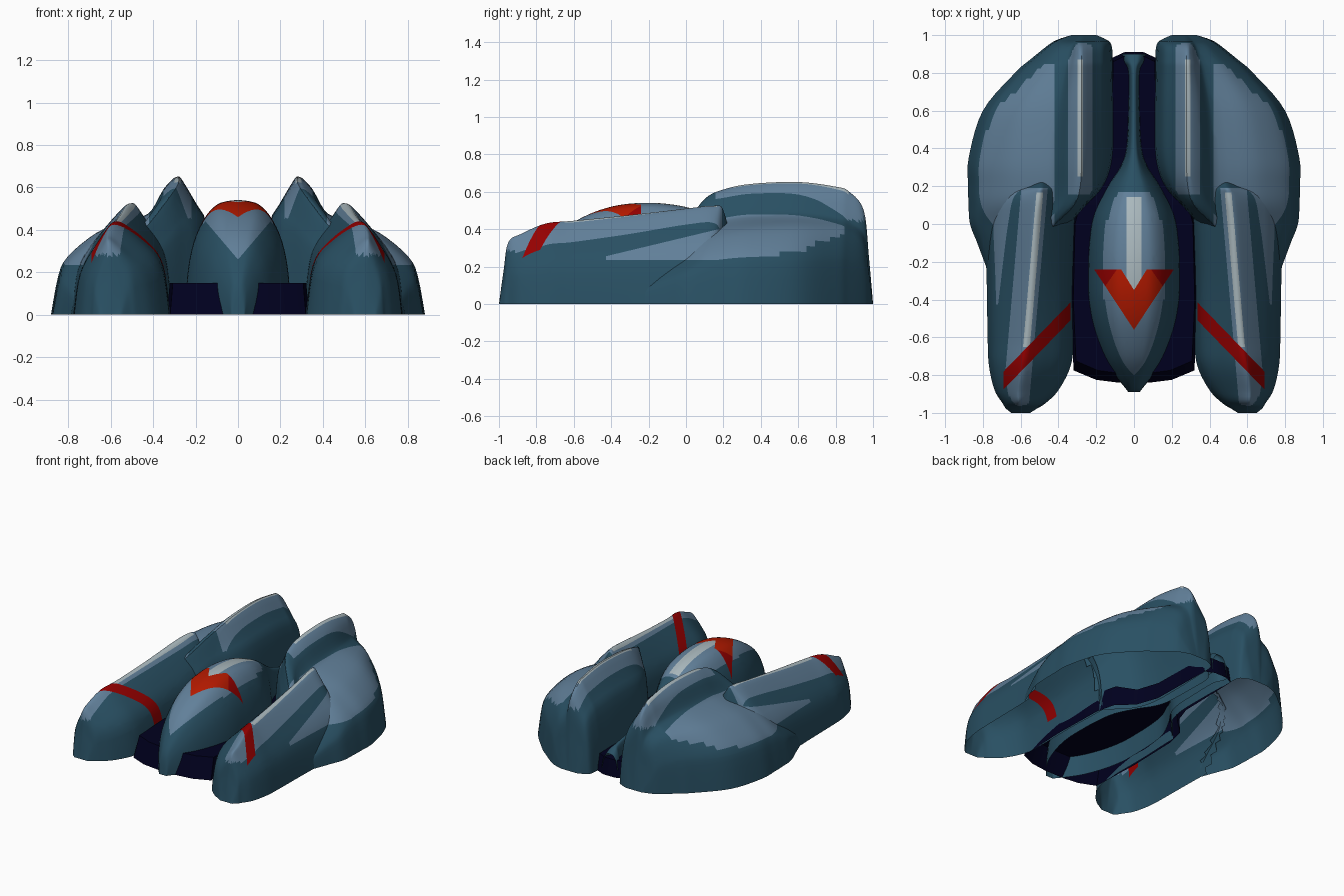
import bpy, bmesh, math
from mathutils import Vector
from mathutils.bvhtree import BVHTree

if "Cube" in bpy.data.objects:
    bpy.data.objects.remove(bpy.data.objects["Cube"])


def material(name, rgb):
    m = bpy.data.materials.new(name)
    m.diffuse_color = (*rgb, 1)
    m.use_nodes = True
    m.node_tree.nodes["Principled BSDF"].inputs["Base Color"].default_value = m.diffuse_color
    return m


MATS = [material("dark_blue", (0.022, 0.080, 0.125)),
        material("steel_blue", (0.120, 0.215, 0.32)),
        material("pale_grey", (0.40, 0.48, 0.51)),
        material("dark_red", (0.30, 0.0, 0.0)),
        material("bright_red", (0.46, 0.010, 0.0)),
        material("navy", (0.0, 0.0, 0.013))]
DARK, LIGHT, PALE, RED, BRIGHT, NAVY = range(6)


def smooth(rows, n):
    """Resample a table of rows along a Catmull-Rom spline."""
    out = []
    for i in range(len(rows) - 1):
        p = [rows[max(0, min(len(rows) - 1, i + k))] for k in (-1, 0, 1, 2)]
        for s in range(n):
            t = s / n
            out.append([0.5 * (2 * b + (c - a) * t + (2 * a - 5 * b + 4 * c - d) * t * t
                               + (3 * b - a - 3 * c + d) * t ** 3) for a, b, c, d in zip(*p)])
    return out + [list(rows[-1])]


def shell(stations, inner, outer, rule, cuts=()):
    """Open-bottomed loft; station = y, inner x, ridge x, outer x, height."""
    bm = bmesh.new()
    inner = [(-t, h) for t, h in reversed(smooth(inner, 3))]
    prof = inner + smooth(outer, 3)[1:]
    grid = []
    for y, xi, xr, xo, top in smooth(stations, 5):
        row = []
        for t, h in prof:
            x = xr + t * (xo - xr if t > 0 else xr - xi)
            row.append(bm.verts.new((x, y, max(0, h * top))))
        grid.append(row)
    for a, b in zip(grid, grid[1:]):
        for j in range(len(a) - 1):
            bm.faces.new((a[j], a[j + 1], b[j + 1], b[j]))
    bmesh.ops.remove_doubles(bm, verts=bm.verts[:], dist=0.0005)
    # cut clean borders for the painted areas
    for co, no in cuts:
        bmesh.ops.bisect_plane(bm, geom=bm.verts[:] + bm.edges[:] + bm.faces[:],
                               dist=1e-5, plane_co=co, plane_no=no)
    bm.normal_update()
    if sum(f.normal.z for f in bm.faces) < 0:
        bmesh.ops.reverse_faces(bm, faces=bm.faces[:])
        bm.normal_update()
    for f in bm.faces:
        f.material_index = rule(f.calc_center_median(), f.normal)
    return bm


def trim(bm, tree):
    """Remove the faces hidden underneath another shell."""
    hidden = []
    for f in bm.faces:
        under = True
        for v in f.verts:
            hit = tree.ray_cast(Vector((v.co.x, v.co.y, 3)), Vector((0, 0, -1)))[0]
            if hit is None or hit.z < v.co.z + 0.004:
                under = False
                break
        if under:
            hidden.append(f)
    bmesh.ops.delete(bm, geom=hidden, context='FACES')


def finish(name, bm, mirror=False):
    me = bpy.data.meshes.new(name)
    bm.to_mesh(me)
    bm.free()
    for m in MATS:
        me.materials.append(m)
    ob = bpy.data.objects.new(name, me)
    bpy.context.collection.objects.link(ob)
    bpy.ops.object.select_all(action='DESELECT')
    ob.select_set(True)
    bpy.context.view_layer.objects.active = ob
    bpy.ops.object.shade_smooth_by_angle(angle=math.radians(40))
    if mirror:
        ob.modifiers.new("mirror", 'MIRROR').use_mirror_merge = False


# front pods with diagonal red stripe
STRIPE = Vector((0.718, 0.696, 0))
MID = Vector((0.513, -0.645, 0))
RIDGE = Vector((1, 0.087, 0))


def front_rule(c, n):
    if abs((c - MID).dot(STRIPE)) < 0.033 and 0.335 < c.x < 0.69:
        return RED
    d = c.x - (0.513 - 0.087 * c.y)
    if abs(d) < 0.018 and -0.65 < c.y < 0.17:
        return PALE
    if -0.04 < d < 0.10 and c.z > 0.28 and c.y < 0.19:
        return LIGHT
    if c.x > 0.6 and -0.45 < c.y < 0.2 and 0.235 < c.z < 0.25 + 0.24 * (c.y + 0.45):
        return LIGHT
    return DARK


front = shell([
    (-1, .55, .6, .65, 0), (-.975, .51, .6, .68, .18), (-.95, .47, .61, .695, .33),
    (-.88, .40, .61, .738, .375), (-.75, .335, .59, .768, .43), (-.6, .32, .565, .775, .445),
    (-.3, .32, .54, .78, .475), (0, .31, .52, .79, .51), (.15, .32, .50, .78, .525),
    (.2, .36, .49, .65, .5), (.25, .40, .48, .6, .3)],
    [(0, 1), (.08, .985), (.25, .91), (.47, .80), (.75, .63), (.9, .42), (1, 0)],
    [(0, 1), (.08, .985), (.25, .89), (.47, .75), (.75, .55), (.9, .35), (1, 0)],
    front_rule,
    [(MID + STRIPE * .033, STRIPE), (MID - STRIPE * .033, STRIPE),
     ((0, -.65, 0), (0, 1, 0)), ((.69, 0, 0), (1, 0, 0)), ((.335, 0, 0), (1, 0, 0)),
     ((0, -.45, .25), (0, -.24, 1)), ((0, 0, .235), (0, 0, 1))]
    + [((0.513 + d, 0, 0), RIDGE) for d in (-.04, -.018, .018, .10)])


# rear pods: tall inner ridge with a broad outer shoulder
def rear_rule(c, n):
    d = c.x - 0.285
    if abs(d) < 0.015 and 0.25 < c.y < 0.87:
        return PALE
    if abs(d) < 0.065 and c.y > 0.15 and c.z > 0.45:
        return LIGHT
    if c.x > 0.42 and n.z > 0.56 and c.z > 0.235 and -0.12 < c.y < 0.85:
        return LIGHT
    return DARK


rear = shell([
    (-.22, .55, .6, .785, .2), (-.1, .45, .52, .83, .33), (0, .34, .42, .868, .43),
    (.1, .25, .32, .876, .56), (.2, .16, .29, .878, .61), (.35, .11, .285, .875, .64),
    (.6, .105, .285, .80, .65), (.8, .11, .285, .63, .625), (.87, .112, .285, .55, .60),
    (.95, .12, .285, .45, .5), (.978, .15, .275, .40, .25), (1, .2, .265, .33, 0)],
    [(0, 1), (.1, .985), (.5, .8), (.75, .67), (.92, .35), (1, 0)],
    [(0, 1), (.04, .985), (.12, .91), (.2, .78), (.28, .72), (.54, .65),
     (.7, .57), (.87, .43), (.94, .3), (1, 0)],
    rear_rule,
    [((.285 + d, 0, 0), (1, 0, 0)) for d in (-.065, -.015, .015, .065, .135)]
    + [((0, 0, .235), (0, 0, 1)), ((0, -.12, 0), (0, 1, 0))])

# join the pods into one outer skin
front_tree, rear_tree = BVHTree.FromBMesh(front), BVHTree.FromBMesh(rear)
trim(front, rear_tree)
trim(rear, front_tree)
finish("front_pods", front, True)
finish("rear_pods", rear, True)


# central hull: canopy, red chevron, thin tail
def hull_rule(c, n):
    x = abs(c.x)
    if c.y < -0.24 and x < (c.y + .56) * .66 and x > (c.y + .35) * .62 and c.z > .3:
        return RED if x > 0.09 - (c.y + 0.24) * 0.7 else BRIGHT
    if x < 0.04 and -0.35 < c.y < 0.15:
        return PALE
    if x < 0.18 and -0.4 < c.y < 0.17 and n.z > 0.5:
        return LIGHT
    if c.y < -0.4 and x < (c.z - 0.26) * 0.85:
        return LIGHT
    return DARK


DOME = [(0, 1), (.2, .99), (.4, .96), (.6, .87), (.8, .7), (.92, .5), (.98, .28), (1, 0)]
hull = [(-.89, .03, 0), (-.87, .045, .14), (-.8, .10, .26), (-.7, .16, .37), (-.55, .215, .465),
        (-.4, .243, .52), (-.25, .246, .54), (-.1, .24, .535), (.05, .215, .505), (.2, .14, .44),
        (.3, .075, .37), (.4, .042, .31), (.6, .032, .25), (.8, .032, .21), (.86, .06, .19),
        (.9, .065, .16)]
cuts = [((0, -.24, 0), (0, 1, 0)), ((0, .17, 0), (0, 1, 0))]
for s in (1, -1):
    cuts += [((s * .04, 0, 0), (1, 0, 0)), ((s * .18, 0, 0), (1, 0, 0)),
             ((0, 0, .26), (s, 0, -.85)), ((s * .09, -.24, 0), (s, .7, 0)),
             ((0, -.56, 0), (s, -.66, 0)), ((0, -.35, 0), (s, -.62, 0))]
finish("central_hull", shell([(y, -w, 0, w, h) for y, w, h in hull], DOME, DOME,
                             hull_rule, cuts))

# floor tray: navy top with sloped rim, open underneath
half = [(.08, -.84), (.2, -.825), (.32, -.775), (.335, -.4), (.325, 0), (.29, .14), (.18, .24),
        (.125, .4), (.115, .88), (.05, .91)]
outline = half + [(-x, y) for x, y in reversed(half)]
bm = bmesh.new()
base = [bm.verts.new((x, y, 0)) for x, y in outline]
deck = [bm.verts.new((x * .96, y + .05 if y < -.7 else y - .02 * (y > .8),
                      .15 if y < .2 else .12)) for x, y in outline]
n = len(outline)
for i in range(n):
    k = (i + 1) % n
    bm.faces.new((base[i], base[k], deck[k], deck[i]))
for i in range(len(half) - 1):
    bm.faces.new((deck[i], deck[i + 1], deck[n - 2 - i], deck[n - 1 - i]))
bmesh.ops.recalc_face_normals(bm, faces=bm.faces[:])
for f in bm.faces:
    f.material_index = NAVY
finish("floor_tray", bm)
